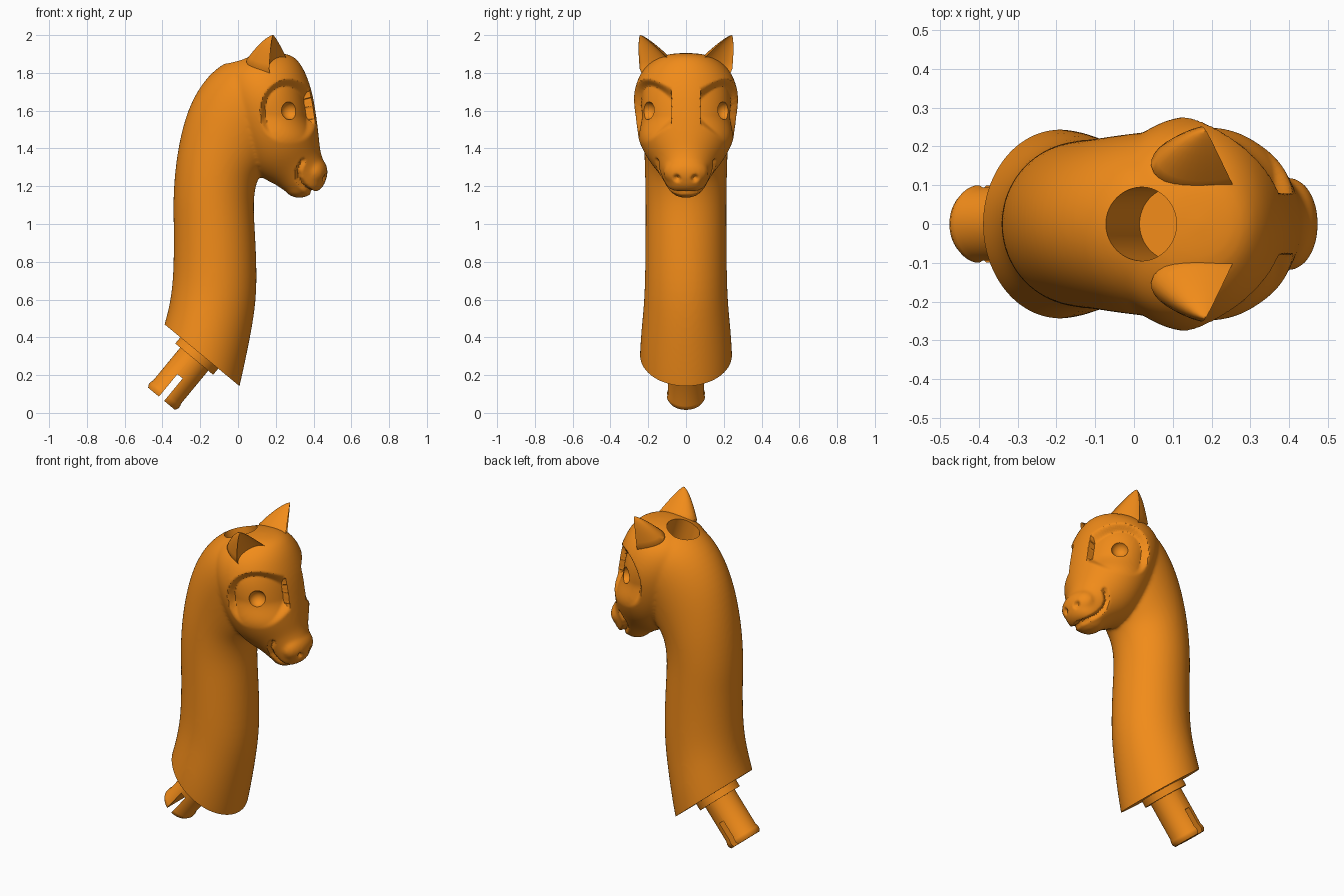
import bpy, bmesh, math
from mathutils import Vector, Matrix
from mathutils.bvhtree import BVHTree

if "Cube" in bpy.data.objects:
    bpy.data.objects.remove(bpy.data.objects["Cube"])

ORANGE = bpy.data.materials.new("orange")
ORANGE.diffuse_color = (0.88, 0.26, 0.01, 1)
ORANGE.use_nodes = True
ORANGE.node_tree.nodes["Principled BSDF"].inputs["Base Color"].default_value = ORANGE.diffuse_color
AXIS = Vector((0.636, 0, 0.771))          # normal of the slanted neck base


def new_object(name, bm):
    bmesh.ops.recalc_face_normals(bm, faces=bm.faces)
    me = bpy.data.meshes.new(name)
    bm.to_mesh(me)
    bm.free()
    ob = bpy.data.objects.new(name, me)
    bpy.context.collection.objects.link(ob)
    me.materials.append(ORANGE)
    return ob


def bake(ob):
    deps = bpy.context.evaluated_depsgraph_get()
    ob.data = bpy.data.meshes.new_from_object(ob.evaluated_get(deps))
    ob.modifiers.clear()


def cut(ob, cutter):
    mod = ob.modifiers.new("cut", 'BOOLEAN')
    mod.operation, mod.solver, mod.object = 'DIFFERENCE', 'EXACT', cutter
    cutter.hide_render = True
    bake(ob)
    bpy.data.objects.remove(cutter)


def smooth(ob, angle):
    ob.data.polygons.foreach_set("use_smooth", [True] * len(ob.data.polygons))
    ob.data.set_sharp_from_angle(angle=math.radians(angle))


def skin(bm, rings):
    vs = [[bm.verts.new(p) for p in r] for r in rings]
    n = len(vs[0])
    for a, b in zip(vs, vs[1:]):
        for i in range(n):
            bm.faces.new((a[i], a[(i + 1) % n], b[(i + 1) % n], b[i]))
    bm.faces.new(vs[0])
    bm.faces.new(vs[-1])


def oval_loft(bm, sections, n=32):
    """Each section: back x, z, front x, z, half width."""
    rings = []
    for bx, bz, fx, fz, w in sections:
        b, f = Vector((bx, 0, bz)), Vector((fx, 0, fz))
        c, h = (b + f) / 2, (f - b) / 2
        rings.append([c + h * math.cos(2 * math.pi * i / n)
                      + Vector((0, w * math.sin(2 * math.pi * i / n), 0)) for i in range(n)])
    skin(bm, rings)


def lathe(name, profile, origin, direction, n=64):
    """Turned part: profile of (radius, distance along direction)."""
    bm = bmesh.new()
    skin(bm, [[Vector((r * math.cos(2 * math.pi * i / n), r * math.sin(2 * math.pi * i / n), d))
               for i in range(n)] for r, d in profile])
    bm.transform(Matrix.Translation(origin)
                 @ Matrix.Rotation(math.atan2(direction[0], direction[2]), 4, 'Y'))
    return new_object(name, bm)


def ellipsoid(bm, c, r):
    bmesh.ops.create_uvsphere(bm, u_segments=24, v_segments=14, radius=1,
                              matrix=Matrix.Translation(c) @ Matrix.Diagonal((*r, 1)))


def step(t):
    t = max(0, min(1, t))
    return t * t * (3 - 2 * t)


# neck and head, lofted and fused into one skin
bm = bmesh.new()
oval_loft(bm, [
    (-.42, .37, -.02, .02, .248), (-.39, .47, .01, .14, .246), (-.365, .56, .045, .30, .238),
    (-.348, .67, .085, .50, .222), (-.341, .80, .104, .68, .217), (-.341, 1.0, .092, .95, .215),
    (-.345, 1.13, .08, 1.12, .215), (-.332, 1.32, .10, 1.24, .218), (-.297, 1.51, .15, 1.29, .222),
    (-.245, 1.66, .20, 1.36, .23), (-.16, 1.79, .25, 1.46, .24), (-.05, 1.872, .30, 1.57, .24),
    (.09, 1.908, .33, 1.70, .20)])
oval_loft(bm, [
    (.07, 1.905, .27, 1.91, .10), (-.04, 1.86, .325, 1.86, .19), (-.10, 1.79, .36, 1.80, .25),
    (-.10, 1.66, .395, 1.70, .285), (-.06, 1.52, .413, 1.59, .277), (0, 1.40, .425, 1.50, .258),
    (.06, 1.29, .432, 1.43, .212), (.14, 1.235, .437, 1.38, .165), (.20, 1.21, .455, 1.33, .138),
    (.25, 1.17, .472, 1.28, .115), (.30, 1.15, .468, 1.22, .095), (.35, 1.155, .43, 1.17, .06)])
ellipsoid(bm, (.40, 0, 1.275), (.076, .122, .085))
ellipsoid(bm, (.325, 0, 1.195), (.08, .09, .057))
body = new_object("neck_and_head", bm)
body.modifiers.new("round", 'SUBSURF').levels = 2
rm = body.modifiers.new("fuse", 'REMESH')
rm.mode, rm.voxel_size = 'VOXEL', 0.009
sm = body.modifiers.new("blend", 'SMOOTH')
sm.factor, sm.iterations = 0.5, 14
bake(body)

# sculpted details: eye hollows under the brow, mouth line, nostrils
bm = bmesh.new()
bm.from_mesh(body.data)
bm.normal_update()
tree = BVHTree.FromBMesh(bm)
keys = [Vector(p) for p in ((.335, .14, 1.335), (.318, .14, 1.285), (.322, .13, 1.235),
                            (.345, .11, 1.20), (.38, .07, 1.175), (.40, 0, 1.165))]
mouth = [tree.find_nearest(a.lerp(b, i / 8))[0] for a, b in zip(keys, keys[1:]) for i in range(9)]
nostril = tree.find_nearest(Vector((.48, .055, 1.235)))[0]
moves = []
for v in bm.verts:
    p = Vector((v.co.x, abs(v.co.y), v.co.z))
    d = 0
    if p.z > 1.40 and p.x > .1 and p.y > .08:
        r = math.hypot((p.x - .27) / .155, (p.z - 1.59) / .18)
        d += .042 * step((1 - r) / .16) * step((p.z - 1.42) / .16)
    if p.x > .28 and p.z < 1.38:
        m = min((p - q).length for q in mouth)
        d += .02 * step(1 - m / .022)
        d += .022 * step(1 - (p - nostril).length / .028)
    if d:
        moves.append((v, v.normal * d))
for v, off in moves:
    v.co -= off
# slanted flat base
bmesh.ops.bisect_plane(bm, geom=bm.verts[:] + bm.edges[:] + bm.faces[:],
                       plane_co=(-.39, 0, .47), plane_no=-AXIS, clear_outer=True)
bmesh.ops.holes_fill(bm, edges=[e for e in bm.edges if e.is_boundary], sides=0)
bmesh.ops.recalc_face_normals(bm, faces=bm.faces)
bm.to_mesh(body.data)
bm.free()

# socket hole in the crown and round eye dimples
cut(body, lathe("hole_cutter", [(.095, -.15), (.095, .30)], (.015, 0, 1.885), (.30, 0, -.954)))
for s in (-1, 1):
    bm = bmesh.new()
    ellipsoid(bm, (.275, s * .205, 1.6), (.048, .048, .048))
    cut(body, new_object("eye_cutter", bm))
smooth(body, 35)

# ears: rounded back, scooped front, tapering to the tip
for side, s in (("right", -1), ("left", 1)):
    inner, outer = Vector((.255, .10, 1.88)), Vector((.165, .245, 1.82))
    back, tip = Vector((.05, .135, 1.875)), Vector((.185, .243, 2.0))
    c, h = (inner + outer) / 2, (inner - outer) / 2
    rings = []
    for t in (-.25, 0, .15, .3, .45, .6, .75, .87, .95, .99):
        k = (1 - max(t, 0)) ** .75
        o = c.lerp(tip, t)
        ring = []
        for i in range(32):
            a = 2 * math.pi * i / 32
            q = o + h * k * math.cos(a) + (back - c) * k * abs(math.sin(a)) * (1 if i < 16 else .18)
            ring.append(Vector((q.x, s * q.y, q.z)))
        rings.append(ring)
    bm = bmesh.new()
    skin(bm, rings)
    smooth(new_object(side + "_ear", bm), 40)

# plug with collar, lipped tip and slot
base = Vector((-.205, 0, .317))
plug = lathe("plug", [(.13, -.04), (.13, .042), (.096, .042), (.096, .268), (.101, .282),
                      (.101, .298), (.092, .314)], base, -AXIS)
bm = bmesh.new()
bmesh.ops.create_cube(bm, size=1, matrix=Matrix.Translation(base)
                      @ Matrix.Rotation(math.atan2(-AXIS.x, -AXIS.z), 4, 'Y')
                      @ Matrix.Translation((0, 0, .26)) @ Matrix.Diagonal((.036, .4, .2, 1)))
cut(plug, new_object("slot_cutter", bm))
smooth(plug, 30)
